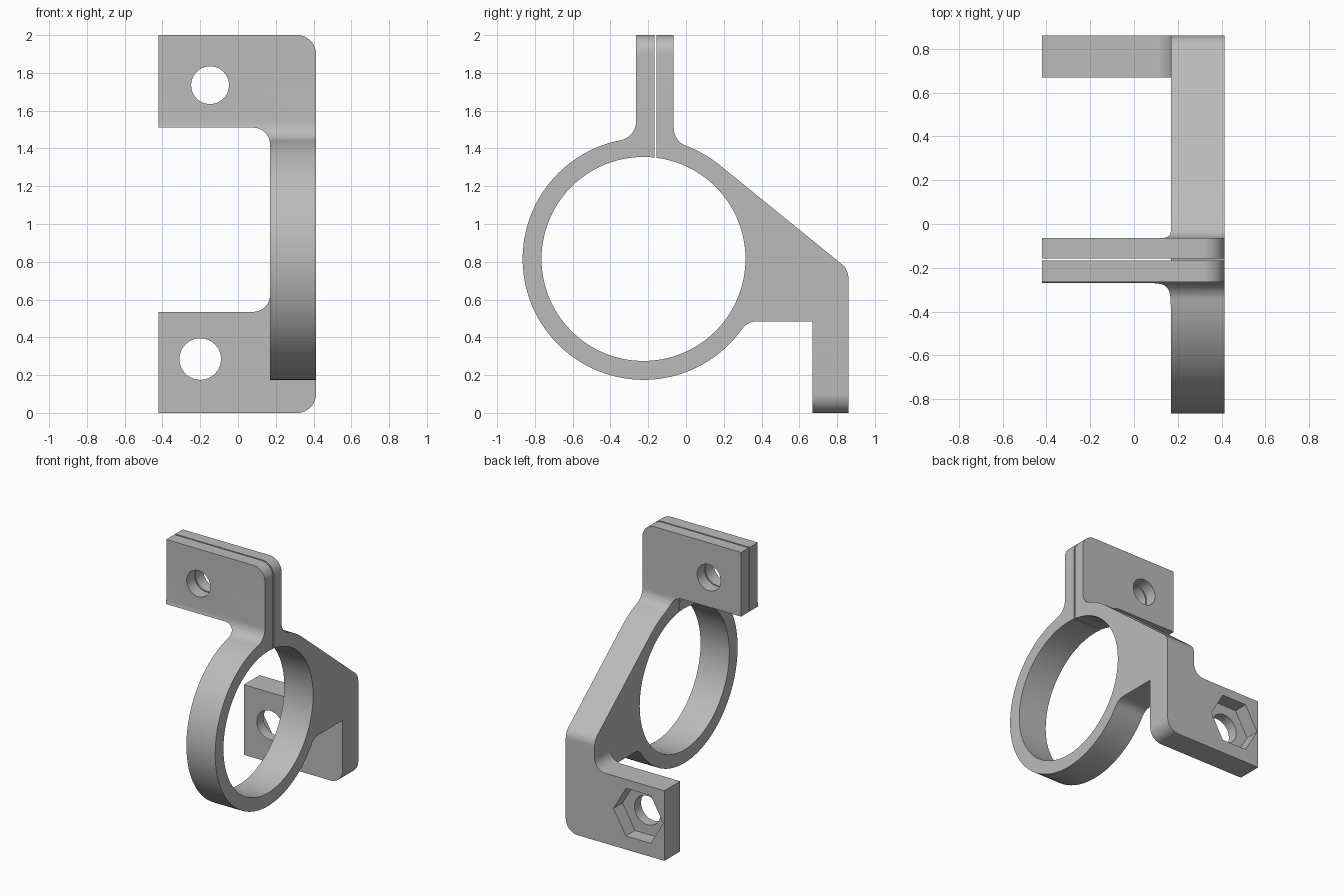
import bpy, bmesh
from math import sin, cos, radians, degrees, atan2, sqrt

if "Cube" in bpy.data.objects:
    bpy.data.objects.remove(bpy.data.objects["Cube"], do_unlink=True)

grey = bpy.data.materials.new("plain grey")
grey.use_nodes = True
grey.diffuse_color = (0.5, 0.5, 0.5, 1)
grey.node_tree.nodes["Principled BSDF"].inputs["Base Color"].default_value = (0.5, 0.5, 0.5, 1)


def arc(cu, cv, r, start, end, n=12):
    """Points on an arc, angles in degrees."""
    angles = [radians(start + (end - start) * i / n) for i in range(n + 1)]
    return [(cu + r * cos(a), cv + r * sin(a)) for a in angles]


def circle(cu, cv, r, n):
    return arc(cu, cv, r, 0, 360, n)[:-1]


def prism(name, outline, axis, low, high):
    """Extrude an outline along x (outline is y, z) or along y (outline is x, z)."""
    bm = bmesh.new()
    place = (lambda p: (low, *p)) if axis == "x" else (lambda p: (p[0], low, p[1]))
    face = bm.faces.new([bm.verts.new(place(p)) for p in outline])
    extruded = bmesh.ops.extrude_face_region(bm, geom=[face])["geom"]
    verts = [v for v in extruded if isinstance(v, bmesh.types.BMVert)]
    shift = high - low
    bmesh.ops.translate(bm, verts=verts, vec=(shift, 0, 0) if axis == "x" else (0, shift, 0))
    bmesh.ops.recalc_face_normals(bm, faces=bm.faces)
    mesh = bpy.data.meshes.new(name)
    bm.to_mesh(mesh)
    bm.free()
    mesh.materials.append(grey)
    obj = bpy.data.objects.new(name, mesh)
    bpy.context.collection.objects.link(obj)
    return obj


def boolean(target, tool, operation="DIFFERENCE"):
    mod = target.modifiers.new(tool.name, "BOOLEAN")
    mod.object, mod.operation, mod.solver = tool, operation, "EXACT"
    bpy.context.view_layer.objects.active = target
    bpy.ops.object.modifier_apply(modifier=mod.name)
    bpy.data.objects.remove(tool, do_unlink=True)


# Main dimensions
left, right, band = -0.42, 0.413, 0.17
ring_y, ring_z, ring_r, bore_r = -0.225, 0.815, 0.64, 0.54
lug_front, lug_back = -0.265, -0.065
foot_front, foot_back, arm_under = 0.67, 0.86, 0.485
fillet = 0.1
reach = ring_r + fillet
slope = 50.9

# Side outline: foot, sloping arm, ring and clamp lug with blended joints
back_y = lug_back + fillet
back_dz = sqrt(reach**2 - (back_y - ring_y)**2)
back_angle = degrees(atan2(back_dz, back_y - ring_y))
front_y = lug_front - fillet
front_dz = sqrt(reach**2 - (front_y - ring_y)**2)
front_angle = degrees(atan2(front_dz, front_y - ring_y))
under_dz = arm_under - fillet - ring_z
under_dy = sqrt(reach**2 - under_dz**2)
under_angle = degrees(atan2(under_dz, under_dy))

side = [(foot_back, 0)]
side += arc(foot_back - fillet, 0.711, fillet, 0, slope)
side += arc(ring_y, ring_z, ring_r, slope, back_angle, 8)[:-1]
side += arc(back_y, ring_z + back_dz, fillet, back_angle + 180, 180)
side += [(lug_back, 2), (lug_front, 2)]
side += arc(front_y, ring_z + front_dz, fillet, 0, front_angle - 180)
side += arc(ring_y, ring_z, ring_r, front_angle, under_angle + 360, 80)[1:-1]
side += arc(ring_y + under_dy, arm_under - fillet, fillet, under_angle + 180, 90)
side += [(foot_front, arm_under), (foot_front, 0)]
bracket = prism("clamp_bracket", side, "x", left, right)

# Front outline: two tabs joined by the narrow band, outer corners rounded
front = [(left - 0.1, -0.1), (left - 0.1, 0.535)]
front += arc(band - 0.09, 0.625, 0.09, -90, 0)
front += arc(band - 0.09, 1.42, 0.09, 0, 90)
front += [(left - 0.1, 1.51), (left - 0.1, 2.1), (0.2, 2.1), (0.2, 2)]
front += arc(right - 0.1, 1.9, 0.1, 90, 0)
front += arc(right - 0.1, 0.1, 0.1, 0, -90)
front += [(0.2, 0), (0.2, -0.1)]
boolean(bracket, prism("front_shape", front, "y", -1, 1), "INTERSECT")

# Clear the ring and arm away from beside the foot tab
clear = [(left - 0.2, -0.2), (band, -0.2), (band, 1), (left - 0.2, 1)]
boolean(bracket, prism("foot_clearance", clear, "y", -1.2, foot_front))

# Ring bore and the thin clamping gap
boolean(bracket, prism("ring_bore", circle(ring_y, ring_z, bore_r, 96), "x", -1, 1))
gap = [(-0.167, 1.3), (-0.157, 1.3), (-0.157, 2.2), (-0.167, 2.2)]
boolean(bracket, prism("clamp_gap", gap, "x", -1, 1))

# Bolt holes and the hexagonal nut pocket in the back of the foot
boolean(bracket, prism("clamp_bolt_hole", circle(-0.148, 1.735, 0.1, 48), "y", -0.5, 0.2))
boolean(bracket, prism("foot_bolt_hole", circle(-0.2, 0.285, 0.11, 48), "y", 0.5, 1))
boolean(bracket, prism("nut_pocket", circle(-0.2, 0.285, 0.21, 6), "y", 0.75, 1))

# Smooth curved walls, sharp edges
bpy.ops.object.select_all(action="DESELECT")
bracket.select_set(True)
bpy.context.view_layer.objects.active = bracket
bpy.ops.object.shade_smooth_by_angle(angle=radians(30))
